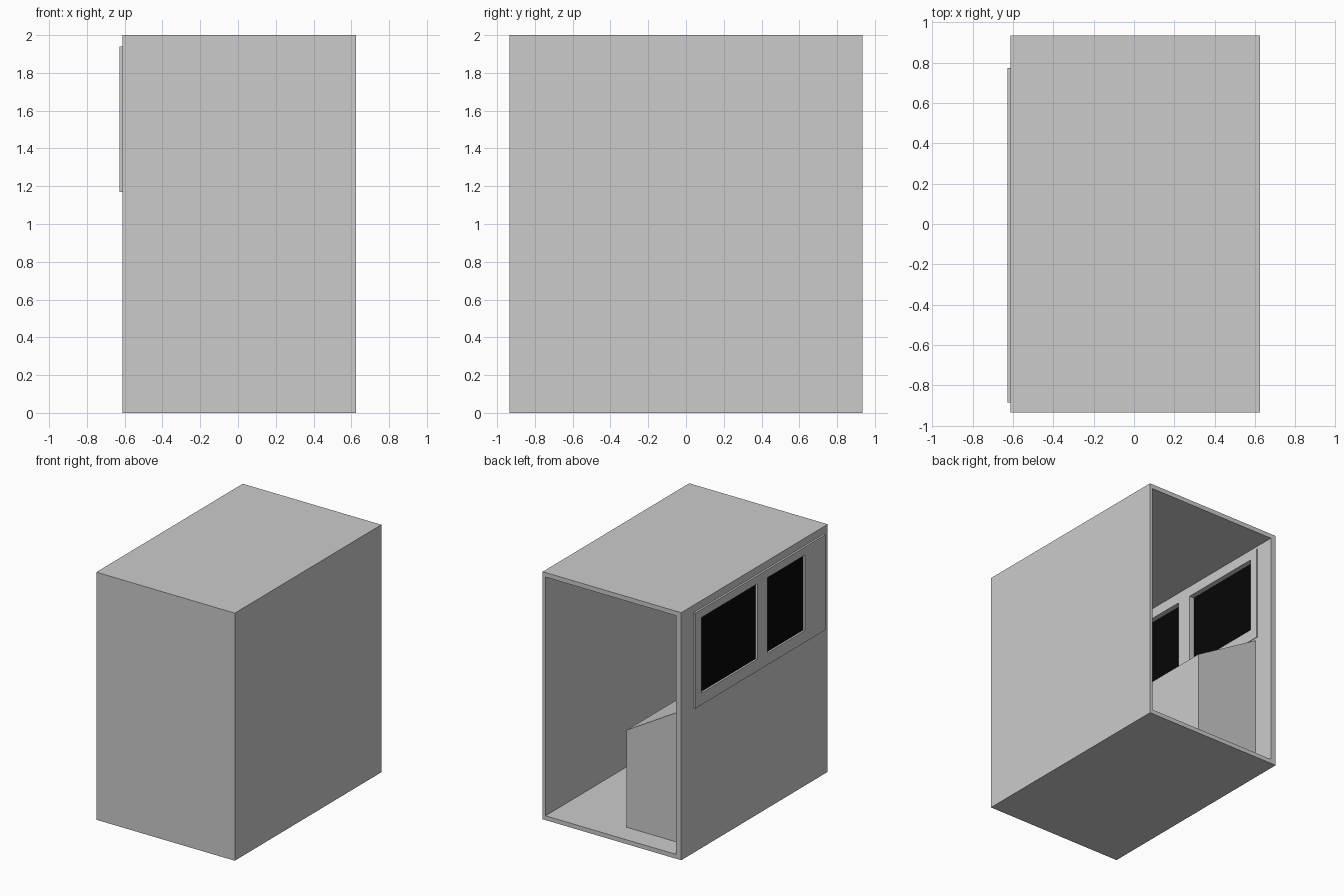
import bpy

if "Cube" in bpy.data.objects:
    bpy.data.objects.remove(bpy.data.objects["Cube"])


def box(name, x, y, z):
    """Axis-aligned box from (min, max) ranges."""
    bpy.ops.mesh.primitive_cube_add(size=1)
    ob = bpy.context.object
    ob.name = name
    for v in ob.data.vertices:
        v.co = [r[0] + (c + 0.5) * (r[1] - r[0]) for c, r in zip(v.co, (x, y, z))]
    return ob


def cut(target, cutter):
    """Subtract the cutter box and remove it."""
    mod = target.modifiers.new("cut", "BOOLEAN")
    mod.operation = "DIFFERENCE"
    mod.solver = "EXACT"
    mod.object = cutter
    cutter.hide_render = True
    bpy.context.view_layer.objects.active = target
    bpy.ops.object.modifier_apply(modifier=mod.name)
    bpy.data.objects.remove(cutter)


PANEL_Y, PANEL_Z = (-0.885, 0.775), (1.17, 1.94)
WINDOWS = [(-0.015, 0.70), (-0.62, -0.145)]
WINDOW_Z = (1.265, 1.875)

# Shell, open at the back, with an opening for the window panel
shell = box("booth_shell", (-0.612, 0.626), (-0.935, 0.935), (0, 2))
cut(shell, box("room_cutter", (-0.565, 0.60), (-0.905, 1.1), (0.035, 1.963)))
cut(shell, box("opening_cutter", (-0.8, -0.5), PANEL_Y, PANEL_Z))

# Window panel set into the left wall
panel = box("window_panel", (-0.628, -0.56), PANEL_Y, PANEL_Z)
for y in WINDOWS:
    cut(panel, box("window_cutter", (-0.8, -0.4), y, WINDOW_Z))

# Black window panes
black = bpy.data.materials.new("black_glass")
black.diffuse_color = (0.002, 0.002, 0.002, 1)
black.use_nodes = True
black.node_tree.nodes["Principled BSDF"].inputs["Base Color"].default_value = black.diffuse_color
for i, y in enumerate(WINDOWS):
    pane = box(f"window_pane_{i + 1}", (-0.612, -0.602), y, WINDOW_Z)
    pane.data.materials.append(black)

# Console along the left wall, top sloping up towards the windows
console = box("sloped_console", (-0.565, 0.0), (-0.905, 0.757), (0.035, 0.82))
for v in console.data.vertices:
    if v.co.x < -0.3 and v.co.z > 0.5:
        v.co.z = 1.15
